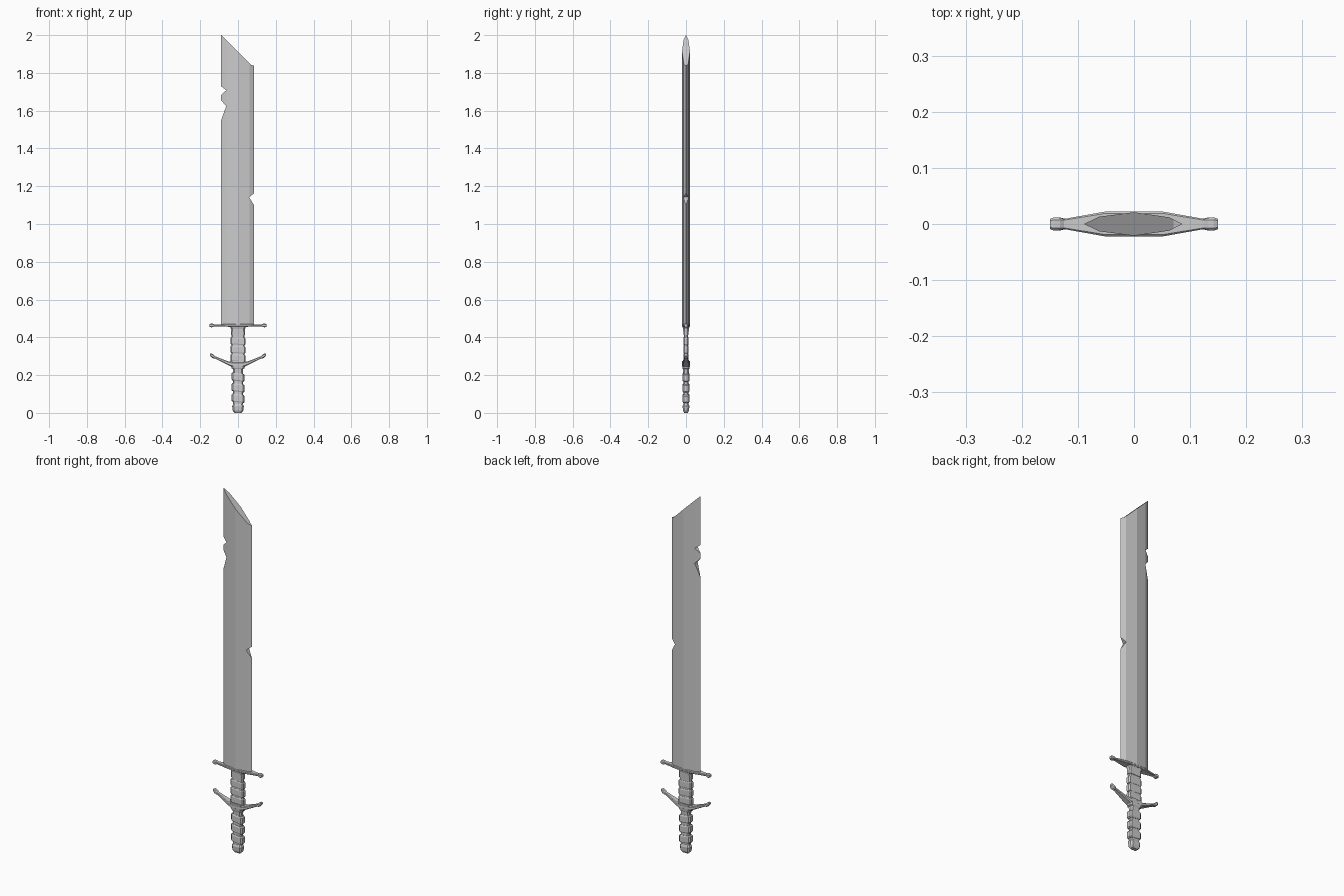
import bpy, bmesh, math
from mathutils import Vector

cube = bpy.data.objects.get("Cube")
if cube:
    bpy.data.objects.remove(cube, do_unlink=True)

steel = bpy.data.materials.new("worn grey steel")
steel.use_nodes = True
grey = (0.6, 0.6, 0.6, 1)
steel.diffuse_color = grey
steel.node_tree.nodes["Principled BSDF"].inputs["Base Color"].default_value = grey


def loft(name, rings):
    """Skin a closed solid through rings of equal point count."""
    bm = bmesh.new()
    loops = [[bm.verts.new(p) for p in ring] for ring in rings]
    n = len(loops[0])
    for a, b in zip(loops, loops[1:]):
        for i in range(n):
            j = (i + 1) % n
            bm.faces.new((a[i], a[j], b[j], b[i]))
    bm.faces.new(loops[0])
    bm.faces.new(loops[-1])
    bmesh.ops.recalc_face_normals(bm, faces=bm.faces)
    mesh = bpy.data.meshes.new(name)
    bm.to_mesh(mesh)
    bm.free()
    obj = bpy.data.objects.new(name, mesh)
    bpy.context.collection.objects.link(obj)
    mesh.materials.append(steel)
    return obj


def octagon(a, b, cut=0.45):
    """Rectangle of half sizes a, b with chamfered corners."""
    c = cut * min(a, b)
    return [(a, b - c), (a - c, b), (c - a, b), (-a, b - c),
            (-a, c - b), (c - a, -b), (a - c, -b), (a, c - b)]


def column(name, sections, tilt=0.0):
    """Upright part from (z, half width, half depth); tilt shears it round the grip."""
    return loft(name, [[(x, y, z + tilt * x) for x, y in octagon(hx, hy)]
                       for z, hx, hy in sections])


def crossbar(name, half):
    """Guard from (x, z, half height, half depth), mirrored to both sides."""
    full = [(-x, z, h, d) for x, z, h, d in reversed(half)] + half
    return loft(name, [[(x, y, z + dz) for y, dz in octagon(d, h)]
                       for x, z, h, d in full])


# Blade: ridged bar, then nicks and the slanted point are cut from it
section = [(-0.089, 0), (-0.062, 0.013), (0, 0.021), (0.062, 0.012),
           (0.086, 0), (0.062, -0.012), (0, -0.021), (-0.062, -0.013)]
blade = loft("blade", [[(x, y, z) for x, y in section] for z in (0.465, 2.1)])

cuts = {
    "point_cutter": [(-0.1, 2.011), (0.07, 1.843), (0.1, 1.832), (0.1, 2.2), (-0.1, 2.2)],
    "upper_nick_cutter": [(-0.1, 1.737), (-0.062, 1.708), (-0.1, 1.673)],
    "long_nick_cutter": [(-0.1, 1.665), (-0.062, 1.625), (-0.1, 1.52)],
    "edge_nick_cutter": [(0.1, 1.175), (0.059, 1.142), (0.1, 1.075)],
}
cutters = []
for name, outline in cuts.items():
    cutter = loft(name, [[(x, y, z) for x, z in outline] for y in (-0.1, 0.1)])
    cutter.hide_render = True
    mod = blade.modifiers.new(name, 'BOOLEAN')
    mod.operation = 'DIFFERENCE'
    mod.solver = 'EXACT'
    mod.object = cutter
    cutters.append(cutter)
bpy.context.view_layer.objects.active = blade
for mod in list(blade.modifiers):
    bpy.ops.object.modifier_apply(modifier=mod.name)
for cutter in cutters:
    bpy.data.objects.remove(cutter, do_unlink=True)

# Straight upper guard with knobbed ends
crossbar("upper_guard", [(0.052, 0.463, 0.007, 0.022), (0.125, 0.463, 0.005, 0.009),
                         (0.132, 0.463, 0.009, 0.011), (0.142, 0.463, 0.010, 0.012),
                         (0.15, 0.463, 0.007, 0.009)])
column("upper_neck", [(0.412, 0.037, 0.014), (0.445, 0.037, 0.015), (0.46, 0.044, 0.019)])

# Upper grip: core with three wrapped bands
column("upper_core", [(0.26, 0.034, 0.011), (0.42, 0.034, 0.011)])
for i in range(3):
    z = 0.29 + i * 0.045
    column(f"upper_band_{i + 1}", [(z - 0.019, 0.037, 0.012), (z - 0.014, 0.040, 0.014),
                                   (z + 0.014, 0.040, 0.014), (z + 0.019, 0.037, 0.012)], -0.06)

# Lower guard with raised arms
crossbar("lower_guard", [(0.035, 0.258, 0.013, 0.021), (0.05, 0.262, 0.010, 0.019),
                         (0.122, 0.294, 0.006, 0.009), (0.129, 0.298, 0.010, 0.011),
                         (0.138, 0.303, 0.011, 0.012), (0.147, 0.308, 0.006, 0.009)])
column("lower_guard_collar", [(0.207, 0.025, 0.014), (0.232, 0.027, 0.016), (0.236, 0.034, 0.019),
                              (0.252, 0.038, 0.021), (0.274, 0.040, 0.020)])

# Lower grip: core with three slanted bands
column("lower_core", [(0.03, 0.026, 0.013), (0.22, 0.026, 0.013)])
for i in range(3):
    z = 0.077 + i * 0.056
    column(f"lower_band_{i + 1}", [(z - 0.021, 0.030, 0.015), (z - 0.015, 0.035, 0.018),
                                   (z + 0.015, 0.035, 0.018), (z + 0.021, 0.030, 0.015)], -0.12)

# Pommel
column("pommel", [(0.0, 0.018, 0.010), (0.012, 0.028, 0.016),
                  (0.036, 0.031, 0.018), (0.048, 0.024, 0.014)])
